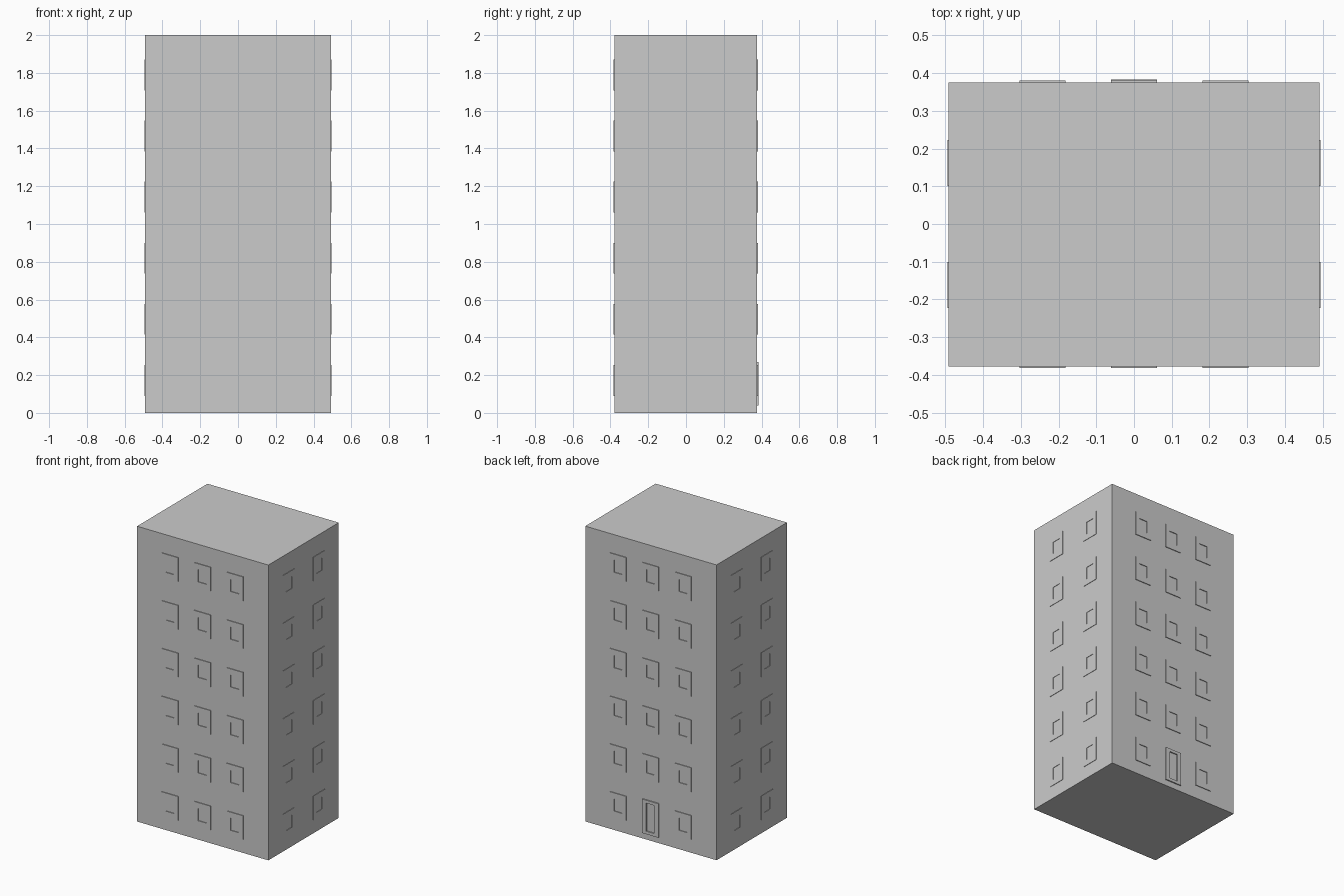
import bpy, bmesh
from mathutils import Matrix, Vector
from math import pi

if "Cube" in bpy.data.objects:
    bpy.data.objects.remove(bpy.data.objects["Cube"])

HX, HY, H = 0.492, 0.3765, 2.0
YC = -0.001  # wall block sits slightly forward because the door stands proud


def finish(name, bm):
    bmesh.ops.recalc_face_normals(bm, faces=bm.faces)
    me = bpy.data.meshes.new(name)
    bm.to_mesh(me)
    bm.free()
    ob = bpy.data.objects.new(name, me)
    bpy.context.collection.objects.link(ob)
    return ob


def frame(name, pos, turn, w, h, hole_w, hole_h, depth):
    """Raised rectangular surround with an opening; local -y faces outward."""
    bm = bmesh.new()
    corners = [(-1, -1), (1, -1), (1, 1), (-1, 1)]
    rings = []
    for y, a, b in ((0, w, h), (-depth, w, h), (-depth, hole_w, hole_h), (0, hole_w, hole_h)):
        rings.append([bm.verts.new((sx * a / 2, y, sz * b / 2)) for sx, sz in corners])
    for r, s in zip(rings, rings[1:]):
        for i in range(4):
            j = (i + 1) % 4
            bm.faces.new((r[i], r[j], s[j], s[i]))
    for i in range(4):  # back of the surround
        j = (i + 1) % 4
        bm.faces.new((rings[3][i], rings[3][j], rings[0][j], rings[0][i]))
    ob = finish(name, bm)
    ob.matrix_world = Matrix.Translation(Vector(pos)) @ Matrix.Rotation(turn, 4, 'Z')
    return ob


# Main tower block
bm = bmesh.new()
bmesh.ops.create_cube(bm, size=1, matrix=Matrix.Translation((0, YC, H / 2))
                      @ Matrix.Diagonal((2 * HX, 2 * HY, H, 1)))
finish("tower_walls", bm)

# Window surrounds, six floors on all four sides
size = (0.122, 0.163, 0.061, 0.083)
for floor in range(6):
    z = 0.172 + 0.3235 * floor
    for x in (-0.243, 0, 0.243):
        frame("front_window", (x, YC - HY, z), 0, *size, 0.005)
        if floor or x:  # the door takes the middle ground-floor bay
            frame("back_window", (x, YC + HY, z), pi, *size, 0.005)
    for y in (-0.162, 0.162):
        frame("right_window", (HX, y, z), pi / 2, *size, 0.003)
        frame("left_window", (-HX, y, z), -pi / 2, *size, 0.003)

# Entrance door surround on the back
frame("door_frame", (0, YC + HY, 0.155), pi, 0.122, 0.23, 0.061, 0.19, 0.008)
